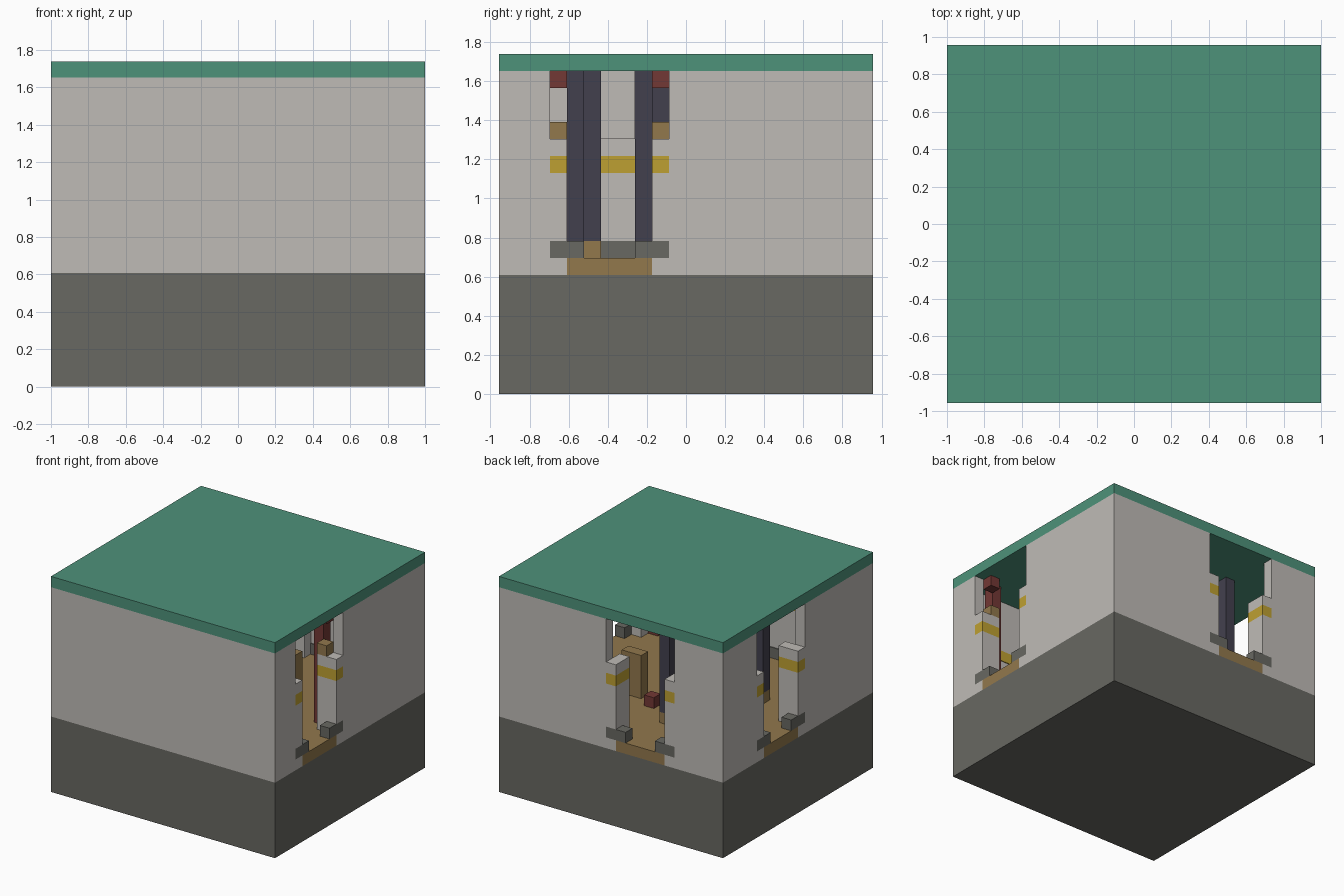
import bpy
import bmesh

cube = bpy.data.objects.get("Cube")
if cube:
    bpy.data.objects.remove(cube, do_unlink=True)

# The building is laid out on a grid of 23 x 22 x 20 blocks
UNIT = 2 / 23
NX, NY = 23, 22
FLOOR, CEILING, TOP = 7, 19, 20


def material(name, color):
    mat = bpy.data.materials.new(name)
    mat.use_nodes = True
    rgba = (*color, 1)
    mat.diffuse_color = rgba
    shader = next(n for n in mat.node_tree.nodes if n.type == "BSDF_PRINCIPLED")
    shader.inputs["Base Color"].default_value = rgba
    shader.inputs["Roughness"].default_value = 0.9
    return mat


plaster = material("pale plaster", (0.52, 0.497, 0.468))
stone = material("dark stone", (0.138, 0.138, 0.122))
green = material("green roof", (0.076, 0.287, 0.195))
navy = material("dark navy", (0.055, 0.051, 0.076))
wood = material("brown wood", (0.287, 0.188, 0.073))
yellow = material("ochre yellow", (0.515, 0.352, 0.032))
red = material("dark red", (0.171, 0.04, 0.035))


def place(i, j, k):
    return ((i - NX / 2) * UNIT, (j - NY / 2) * UNIT, k * UNIT)


def prism(bm, outline, k0, k1):
    """Extrude a plan outline between two heights."""
    face = bm.faces.new([bm.verts.new(place(i, j, k0)) for i, j in outline])
    moved = bmesh.ops.extrude_face_region(bm, geom=[face])["geom"]
    for v in moved:
        if isinstance(v, bmesh.types.BMVert):
            v.co.z = k1 * UNIT


def build(name, prisms, mat):
    bm = bmesh.new()
    for outline, k0, k1 in prisms:
        prism(bm, outline, k0, k1)
    bmesh.ops.recalc_face_normals(bm, faces=bm.faces)
    mesh = bpy.data.meshes.new(name)
    bm.to_mesh(mesh)
    bm.free()
    mesh.materials.append(mat)
    obj = bpy.data.objects.new(name, mesh)
    bpy.context.collection.objects.link(obj)
    return obj


def rect(i0, i1, j0, j1):
    return [(i0, j0), (i1, j0), (i1, j1), (i0, j1)]


def block(i, j):
    return rect(i, i + 1, j, j + 1)


# Base, roof and floor
build("stone_base", [(rect(0, NX, 0, NY), 0, FLOOR)], stone)
build("roof", [(rect(0, NX, 0, NY), CEILING, TOP)], green)
build("floor", [(rect(1, NX - 1, 1, NY - 1), FLOOR, FLOOR + 1)], wood)

# Walls, one block thick, broken by three full-height doorways
front_wall = [(0, 0), (NX, 0), (NX, 3), (22, 3), (22, 1), (1, 1), (1, 10), (0, 10)]
right_corner = [(NX, 10), (NX, NY), (12, NY), (12, 21), (22, 21), (22, 10)]
left_corner = [(5, NY), (0, NY), (0, 17), (1, 17), (1, 21), (5, 21)]
walls = [front_wall, right_corner, left_corner]
build("walls", [(w, FLOOR, CEILING) for w in walls], plaster)

# Thin painted bands on the inside of the walls
T = 0.08


def band(k):
    strips = [
        rect(1, 22, 1, 1 + T),
        rect(1, 1 + T, 1, 10), rect(1, 1 + T, 17, 21),
        rect(22 - T, 22, 1, 3), rect(22 - T, 22, 10, 21),
        rect(1, 5, 21 - T, 21), rect(12, 22, 21 - T, 21),
    ]
    return [(s, k, k + 1) for s in strips]


build("wall_skirting", band(8), stone)
build("wall_stripe", band(13), yellow)


# Doorways: u runs across the opening, d runs inwards from the outer face
def right_side(u0, u1, d0, d1):
    return rect(NX - d1, NX - d0, 3 + u0, 3 + u1)


def left_side(u0, u1, d0, d1):
    return rect(d0, d1, 10 + u0, 10 + u1)


def back_side(u0, u1, d0, d1):
    return rect(5 + u0, 5 + u1, NY - d1, NY - d0)


for label, side in (("right", right_side), ("left", left_side), ("back", back_side)):
    shafts, feet, stripes = [], [], []
    for mirrored in (False, True):
        def jamb(u0, u1, d0, d1):
            return side(7 - u1, 7 - u0, d0, d1) if mirrored else side(u0, u1, d0, d1)
        whole = jamb(0, 1, 0, 2)
        shafts += [(whole, 7, 8), (jamb(0, 1, 1, 2), 8, 9), (whole, 9, 13), (whole, 14, 15)]
        feet.append((jamb(0, 2, 0, 1), 8, 9))
        stripes.append((whole, 13, 14))
    build(label + "_door_pillars", shafts, plaster)
    build(label + "_door_pillar_feet", feet, stone)
    build(label + "_door_pillar_stripes", stripes, yellow)
    build(label + "_threshold", [(side(1, 6, 0, 1), FLOOR, FLOOR + 1)], wood)

# Timber details behind the right doorway
build("right_door_caps", [(block(21, j), 15, 16) for j in (3, 9)], wood)
build("right_door_brackets", [(block(21, j), 18, CEILING) for j in (3, 9)], red)
build("right_door_posts", [(block(20, j), 8, CEILING) for j in (2, 10)], red)

# Inner columns on wooden feet
columns = [(5, 16), (9, 16), (5, 8), (9, 9), (16, 5), (17, 4)]
build("inner_columns", [(block(*c), 9, CEILING) for c in columns], navy)
build("inner_column_feet", [(block(*c), 8, 9) for c in columns], wood)

# Furniture and hanging panel
build("hanging_panel", [(rect(12, 13, 6, 8), 15, CEILING)], plaster)
build("cabinet", [(rect(14, 16, 13, 14), 8, 12)], wood)
build("stool", [(block(12, 14), 8, 9)], red)
